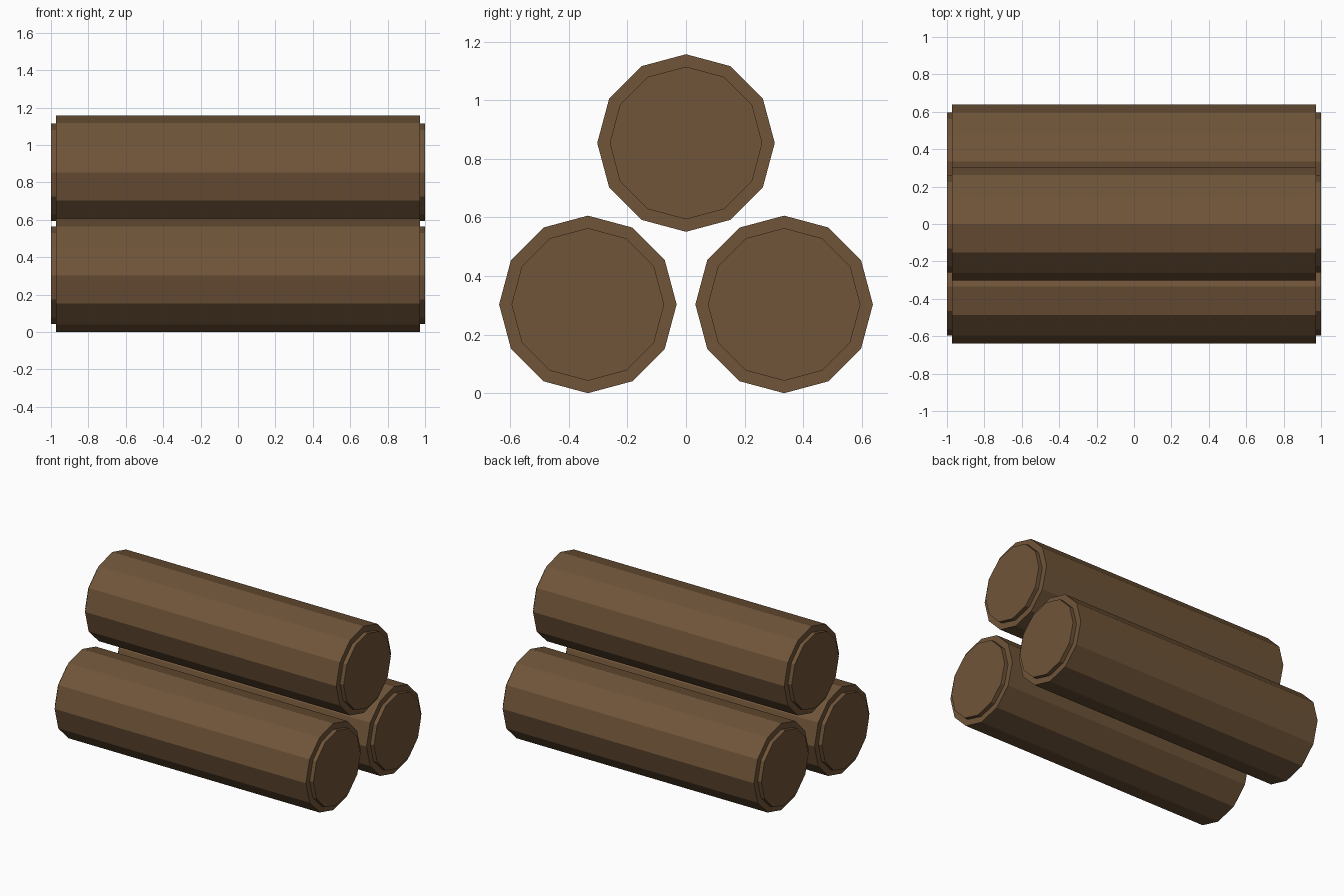
import bpy
import bmesh
import math
from mathutils import Matrix

# Remove the default object
cube = bpy.data.objects.get("Cube")
if cube:
    bpy.data.objects.remove(cube, do_unlink=True)

RADIUS, CAP_RADIUS = 0.303, 0.259
BODY_HALF, HALF = 0.972, 1.0
SIDES = 12

# Bark and cut wood share one brown
wood = bpy.data.materials.new("brown_wood")
wood.use_nodes = True
colour = (0.16, 0.09, 0.04, 1)
wood.diffuse_color = colour
wood.node_tree.nodes["Principled BSDF"].inputs["Base Color"].default_value = colour


def make_log(name, y, z):
    """Twelve-sided log lying along x, with a raised disc on each end."""
    bm = bmesh.new()
    bmesh.ops.create_cone(bm, cap_ends=True, segments=SIDES, radius1=RADIUS,
                          radius2=RADIUS, depth=2 * BODY_HALF,
                          matrix=Matrix.Rotation(math.pi / 2, 4, 'Y'))
    bm.normal_update()

    # Raised cut ends
    ends = [f for f in bm.faces if len(f.verts) == SIDES]
    for end in ends:
        direction = math.copysign(1, end.normal.x)
        inset = (RADIUS - CAP_RADIUS) * math.cos(math.pi / SIDES)
        bmesh.ops.inset_region(bm, faces=[end], thickness=inset)
        disc = bmesh.ops.extrude_discrete_faces(bm, faces=[end])["faces"][0]
        for v in disc.verts:
            v.co.x = direction * HALF

    bmesh.ops.recalc_face_normals(bm, faces=bm.faces)
    mesh = bpy.data.meshes.new(name)
    bm.to_mesh(mesh)
    bm.free()
    mesh.materials.append(wood)
    log = bpy.data.objects.new(name, mesh)
    log.location = (0, y, z)
    bpy.context.collection.objects.link(log)


# Two logs on the ground, one stacked above
make_log("front_log", -0.335, RADIUS)
make_log("back_log", 0.335, RADIUS)
make_log("top_log", 0, 0.854)
